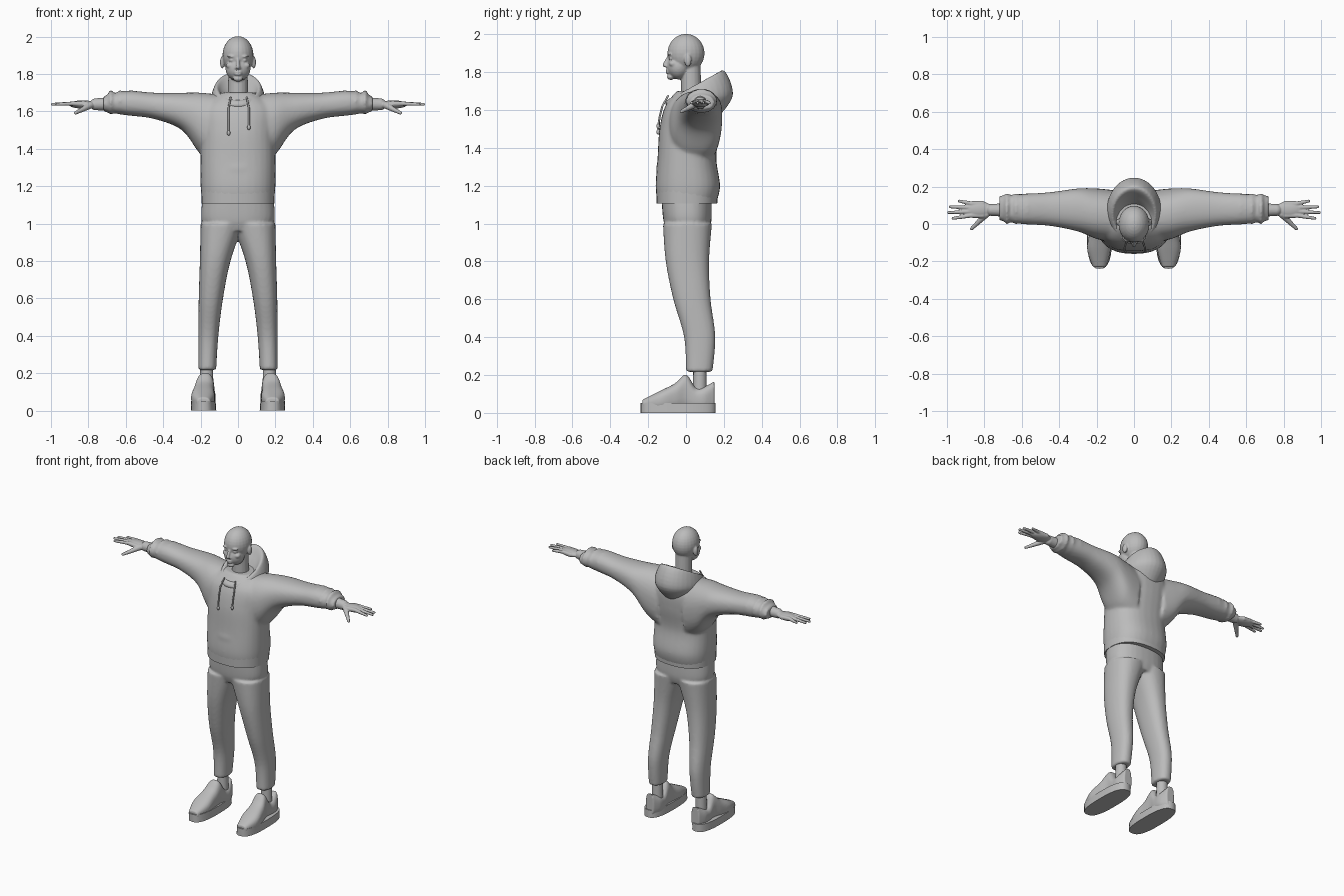
import bpy, bmesh, math
from mathutils import Matrix, Vector

cube = bpy.data.objects.get("Cube")
if cube:
    bpy.data.objects.remove(cube, do_unlink=True)

grey = bpy.data.materials.new("plain grey")
grey.use_nodes = True
grey.diffuse_color = (.5, .5, .5, 1)
grey.node_tree.nodes["Principled BSDF"].inputs["Base Color"].default_value = grey.diffuse_color


def power(value, exponent):
    return math.copysign(abs(value) ** exponent, value)


def smooth_sections(sections, steps=6):
    """Pass a smooth curve through every column of the section list."""
    padded = [sections[0], *sections, sections[-1]]
    for before, start, end, after in zip(padded, padded[1:], padded[2:], padded[3:]):
        for step in range(steps):
            u = step / steps
            yield [b + u / 2 * (c - a + u * (2 * a - 5 * b + 4 * c - d + u * (3 * (b - c) + d - a)))
                   for a, b, c, d in zip(before, start, end, after)]
    yield sections[-1]


def loft(bm, axis, sections, square=2.3, sides=32):
    """Skin rings given as (place, low, high, low, high[, tilted place]) along an axis."""
    rings = []
    for place, left, right, low, high, *tilt in smooth_sections(sections):
        far = tilt[0] if tilt else place
        ring = []
        for i in range(sides):
            angle = math.tau * i / sides
            u = power(math.cos(angle), 2 / square)
            v = power(math.sin(angle), 2 / square)
            a = (left + right + u * (right - left)) / 2
            b = (low + high + v * (high - low)) / 2
            c = (place + far + v * (far - place)) / 2
            point = {"x": (c, a, b), "y": (a, c, b), "z": (a, b, c)}[axis]
            ring.append(bm.verts.new(point))
        rings.append(ring)
    for lower, upper in zip(rings, rings[1:]):
        for i in range(sides):
            j = (i + 1) % sides
            bm.faces.new((lower[i], lower[j], upper[j], upper[i]))
    bm.faces.new(rings[0][::-1])
    bm.faces.new(rings[-1])


def body(bm, sections, square=2.4):
    """Upward loft of rings symmetric in x: (height, half width, front, back[, back height])."""
    loft(bm, "z", [(height, -half, half, *rest) for height, half, *rest in sections], square)


def blob(bm, centre, size):
    matrix = Matrix.LocRotScale(Vector(centre), None, Vector(size))
    bmesh.ops.create_uvsphere(bm, u_segments=24, v_segments=16, radius=1, matrix=matrix)


def limb(bm, start, end, thick, thin):
    """Tapered capsule between two points."""
    start, end = Vector(start), Vector(end)
    line = end - start
    turn = line.to_track_quat("Z", "Y").to_matrix().to_4x4()
    matrix = Matrix.Translation((start + end) / 2) @ turn
    bmesh.ops.create_cone(bm, cap_ends=True, segments=16, radius1=thick, radius2=thin,
                          depth=line.length, matrix=matrix)
    for centre, radius in ((start, thick), (end, thin)):
        blob(bm, centre, [radius] * 3)


def finish(bm, name, voxel=0, relaxing=3, mirror=True):
    """Turn the bmesh into a named object, fusing its pieces when voxel is set."""
    bmesh.ops.recalc_face_normals(bm, faces=bm.faces)
    mesh = bpy.data.meshes.new(name)
    bm.to_mesh(mesh)
    bm.free()
    mesh.materials.append(grey)
    for polygon in mesh.polygons:
        polygon.use_smooth = True
    mesh.set_sharp_from_angle(angle=math.radians(40))
    obj = bpy.data.objects.new(name, mesh)
    bpy.context.collection.objects.link(obj)
    if mirror:
        obj.modifiers.new("mirror", "MIRROR").use_mirror_merge = False
    if voxel:
        remesh = obj.modifiers.new("fuse", "REMESH")
        remesh.mode = "VOXEL"
        remesh.voxel_size = voxel
        remesh.use_smooth_shade = True
        relax = obj.modifiers.new("relax", "SMOOTH")
        relax.factor = .5
        relax.iterations = relaxing


# Head: skull, jaw, neck, then the features of the left half
bm = bmesh.new()
blob(bm, (0, 0, 1.9), (.083, .098, .102))                       # skull
blob(bm, (0, -.04, 1.83), (.067, .061, .068))                   # jaw
blob(bm, (0, -.08, 1.775), (.026, .02, .016))                   # chin
limb(bm, (0, .03, 1.6), (0, .025, 1.83), .055, .052)            # neck
limb(bm, (0, -.093, 1.88), (0, -.113, 1.838), .008, .011)       # nose
blob(bm, (0, -.1, 1.832), (.018, .012, .008))                   # nostrils
for height in (1.798, 1.81):
    blob(bm, (0, -.094, height), (.022, .014, .006))            # lips
blob(bm, (.033, -.08, 1.873), (.015, .012, .008))               # eye
blob(bm, (.034, -.084, 1.893), (.024, .014, .006))              # brow
blob(bm, (.043, -.068, 1.845), (.022, .022, .017))              # cheek
blob(bm, (.084, .01, 1.862), (.012, .019, .033))                # ear
finish(bm, "head", .005)

# Hoodie: torso, sleeves and front pocket fused together
bm = bmesh.new()
body(bm, [(1.11, .19, -.15, .16), (1.2, .2, -.16, .18), (1.35, .2, -.15, .16),
          (1.5, .2, -.14, .18), (1.62, .2, -.11, .18), (1.7, .1, -.05, .13)])
loft(bm, "x", [(.1, -.1, .18, 1.3, 1.69), (.2, -.08, .19, 1.37, 1.7),
               (.3, -.04, .19, 1.5, 1.7), (.45, -.01, .17, 1.56, 1.7),
               (.6, 0, .16, 1.58, 1.71), (.72, .02, .15, 1.6, 1.68)])
for fold in (.57, .63, .68):
    blob(bm, (fold, .082, 1.648), (.02, .084, .066))
blob(bm, (0, -.1, 1.29), (.13, .057, .075))
finish(bm, "hoodie", .01, 5)

# Hem band
bm = bmesh.new()
body(bm, [(1.107, .195, -.155, .165), (1.18, .197, -.158, .17)])
finish(bm, "hoodie_hem", mirror=False)

# Hood folded back: outside, rim, then the hollow
bm = bmesh.new()
body(bm, [(1.6, .1, -.07, .17, 1.56), (1.63, .146, -.11, .248, 1.68),
          (1.66, .12, -.09, .2, 1.81), (1.65, .09, -.06, .14, 1.75),
          (1.63, .06, -.03, .09, 1.67)], 2)
finish(bm, "hood", .007)

# Drawstrings with their tips
for side, x, bottom in (("right", -.05, 1.485), ("left", .058, 1.515)):
    bm = bmesh.new()
    path = [(x * .8, -.095, 1.675), (x, -.125, 1.62), (x, -.14, 1.56), (x, -.147, bottom)]
    for start, end in zip(path, path[1:]):
        limb(bm, start, end, .005, .005)
    blob(bm, path[-1], (.009, .009, .014))
    finish(bm, side + "_drawstring", mirror=False)

# Hands: wrist, palm, four fingers and thumb
bm = bmesh.new()
limb(bm, (.68, .075, 1.64), (.76, .075, 1.638), .037, .032)
blob(bm, (.83, .078, 1.637), (.075, .044, .022))
for i, reach in enumerate((.968, .992, .982, .935)):
    across = .046 + .021 * i
    knuckle = (.87, across, 1.642)
    limb(bm, (.81, across, 1.638), knuckle, .015, .013)
    limb(bm, knuckle, (reach, .03 + .031 * i, 1.638), .012, .008)
thumb = (.832, .01, 1.61)
limb(bm, (.79, .052, 1.633), thumb, .019, .013)
limb(bm, thumb, (.868, -.025, 1.592), .013, .009)
finish(bm, "hands", .004, 2)

# Trousers: hips and legs
bm = bmesh.new()
body(bm, [(.96, .16, -.1, .12), (1.02, .196, -.12, .135), (1.14, .19, -.13, .135)])
loft(bm, "z", [(.217, .117, .212, 0, .14), (.4, .105, .212, -.01, .155),
               (.6, .08, .21, -.067, .13), (.8, .04, .204, -.107, .122),
               (1, -.03, .2, -.122, .137)])
finish(bm, "trousers", .009, 4)

# Ankles
bm = bmesh.new()
limb(bm, (.168, .073, .1), (.168, .073, .26), .037, .034)
finish(bm, "ankles")

# Shoe uppers, toe to heel
bm = bmesh.new()
loft(bm, "y", [(-.23, .15, .22, .02, .07), (-.14, .125, .25, .01, .115),
               (-.06, .127, .24, .01, .155), (0, .127, .224, .01, .203),
               (.05, .122, .224, .01, .136), (.1, .122, .224, .01, .14),
               (.15, .145, .204, .01, .167)], 2.6)
finish(bm, "shoe_uppers", .006)

# Shoe soles
bm = bmesh.new()
loft(bm, "z", [(0, .116, .252, -.24, .157), (.052, .12, .25, -.24, .157)], 2.7)
finish(bm, "shoe_soles")
